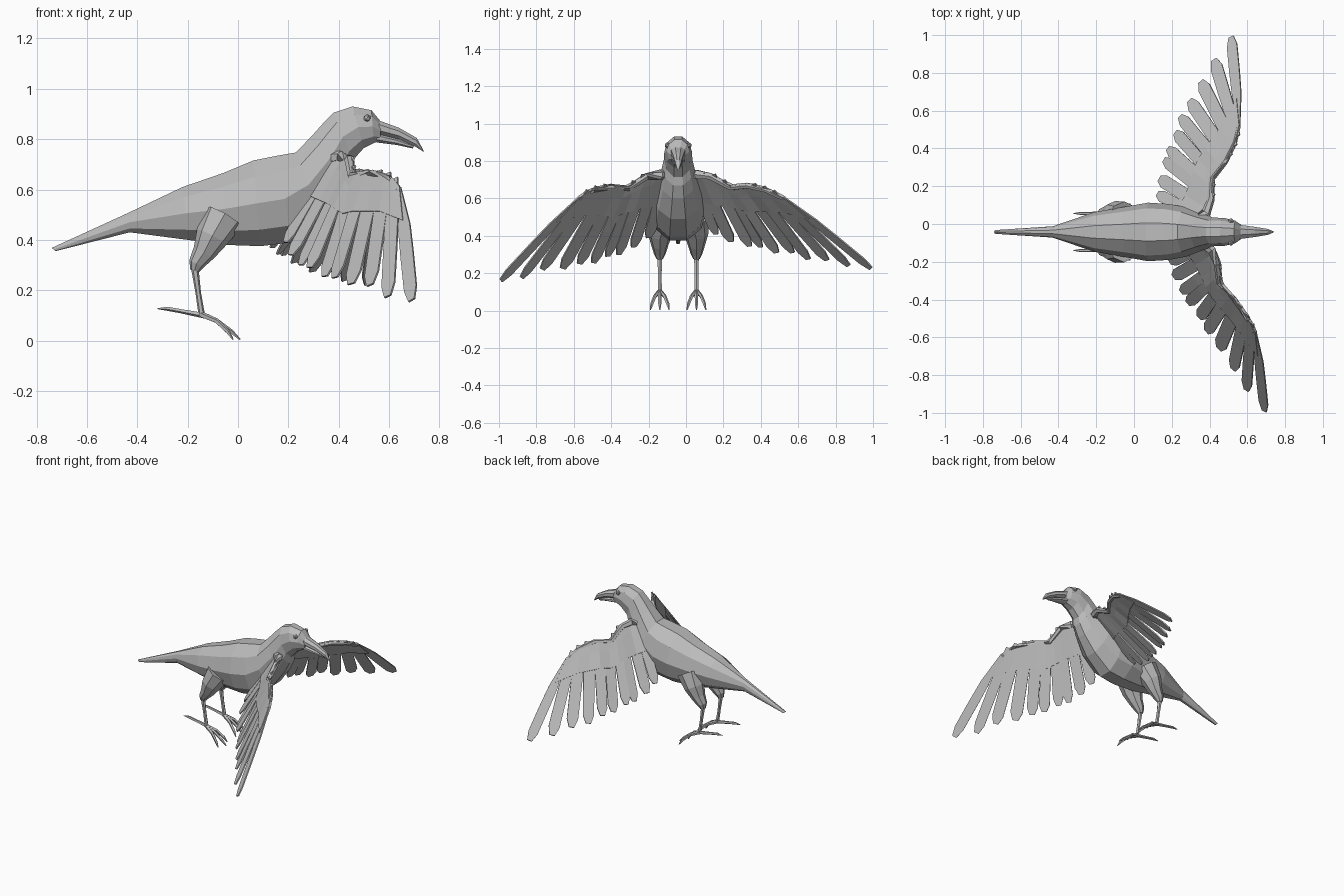
import bpy, math
from mathutils import Vector as V

if "Cube" in bpy.data.objects:
    bpy.data.objects.remove(bpy.data.objects["Cube"])

MID = -0.042  # y of the body's centre plane

grey = bpy.data.materials.new("plain grey")
grey.diffuse_color = (0.5, 0.5, 0.5, 1)
grey.use_nodes = True
grey.node_tree.nodes["Principled BSDF"].inputs["Base Color"].default_value = grey.diffuse_color


def make(name, verts, faces):
    me = bpy.data.meshes.new(name)
    me.from_pydata([tuple(v) for v in verts], [], faces)
    me.materials.append(grey)
    ob = bpy.data.objects.new(name, me)
    bpy.context.collection.objects.link(ob)
    return ob


def loft(name, rings):
    """Skin a list of equal rings and cap both ends."""
    n = len(rings[0])
    verts = [p for r in rings for p in r]
    faces = [tuple(range(n))[::-1], tuple(range(len(verts) - n, len(verts)))]
    for k in range(len(rings) - 1):
        for i in range(n):
            j = (i + 1) % n
            faces.append((k * n + i, k * n + j, k * n + n + j, k * n + n + i))
    return make(name, verts, faces)


def section_loft(name, sections, n=10):
    """Sections: top x, top z, bottom x, bottom z, half width."""
    rings = []
    for tx, tz, bx, bz, w in sections:
        top, bot = V((tx, MID, tz)), V((bx, MID, bz))
        mid, half = (top + bot) / 2, (top - bot) / 2 / math.cos(math.pi / n)
        rings.append([mid + half * math.cos(a) + V((0, w * math.sin(a), 0))
                      for a in [(i + 0.5) * 2 * math.pi / n for i in range(n)]])
    return loft(name, rings)


def tube(name, pts, radii, n=6):
    pts = [V(p) for p in pts]
    rings = []
    for i, p in enumerate(pts):
        d = (pts[min(i + 1, len(pts) - 1)] - pts[max(i - 1, 0)]).normalized()
        u = d.cross(V((0, 1, 0)) if abs(d.y) < 0.8 else V((0, 0, 1))).normalized()
        v = d.cross(u)
        rings.append([p + radii[i] * (u * math.cos(a) + v * math.sin(a))
                      for a in [k * 2 * math.pi / n for k in range(n)]])
    return loft(name, rings)


# Body, tail, neck and head in one skin
section_loft("body", [
    (-0.74, 0.368, -0.725, 0.355, 0.010),
    (-0.43, 0.51, -0.43, 0.43, 0.030),
    (-0.22, 0.61, -0.20, 0.40, 0.105),
    (-0.06, 0.665, -0.05, 0.38, 0.132),
    (0.06, 0.715, 0.09, 0.375, 0.155),
    (0.16, 0.735, 0.21, 0.39, 0.148),
    (0.23, 0.747, 0.33, 0.49, 0.130),
    (0.30, 0.82, 0.41, 0.60, 0.100),
    (0.34, 0.865, 0.445, 0.67, 0.086),
    (0.38, 0.905, 0.455, 0.715, 0.076),
    (0.455, 0.93, 0.50, 0.765, 0.074),
    (0.53, 0.915, 0.54, 0.785, 0.060),
    (0.567, 0.87, 0.567, 0.795, 0.038)])

# Beak halves
section_loft("upper_beak", [
    (0.55, 0.878, 0.55, 0.82, 0.042), (0.64, 0.845, 0.64, 0.80, 0.029),
    (0.71, 0.805, 0.705, 0.77, 0.017), (0.74, 0.75, 0.735, 0.751, 0.003)], 8)
section_loft("lower_beak", [
    (0.55, 0.825, 0.55, 0.787, 0.036), (0.63, 0.803, 0.63, 0.777, 0.024),
    (0.70, 0.776, 0.695, 0.763, 0.007)], 8)


def along(pts, t):
    """Point at fraction t of a polyline's length."""
    lens = [(b - a).length for a, b in zip(pts, pts[1:])]
    d = t * sum(lens)
    for a, b, l in zip(pts, pts[1:], lens):
        if d <= l:
            return a.lerp(b, d / l)
        d -= l
    return pts[-1].copy()


def wing(side, edge, tips):
    """Leading edge runs wrist to shoulder; feather tips run outside to inside."""
    edge, tips = [V(p) for p in edge], [V(p) for p in tips]
    n = len(tips)
    roots = [along(edge, 0.95 * i / (n - 1)) for i in range(n)]
    verts, faces = [], []
    for i in range(n):
        a, b = max(i - 1, 0), min(i + 1, n - 1)
        d = (tips[i] - roots[i]).normalized()
        wide = 0.58 + 0.27 * min(i / 5, 1)
        base = len(verts)
        stations = ((0, 1.0), (0.35, 1.02), (0.6, (1 + wide) / 2), (0.9, wide), (1, wide * 0.45))
        for f, k in stations:
            p = roots[i].lerp(tips[i], f)
            w = (roots[b].lerp(tips[b], f) - roots[a].lerp(tips[a], f)) / (b - a)
            w -= d * w.dot(d)
            if i == 0:
                w *= 0.15 + 0.85 * min(f / 0.35, 1)
            verts += [p - w * k / 2, p + w * k / 2]
        for s in range(len(stations) - 1):
            q = base + 2 * s
            faces.append((q, q + 1, q + 3, q + 2))
    ob = make(side + "_wing_feathers", verts, faces)
    m = ob.modifiers.new("thickness", "SOLIDIFY")
    m.thickness, m.offset = 0.008, 0

    # Coverts: thicker layer over the feather roots
    verts, faces = [], []
    for i in range(n):
        for f in (0.0, 0.15, 0.3 + 0.02 * i):
            verts.append(roots[i].lerp(tips[i], f))
    for i in range(n - 1):
        for s in range(2):
            q = 3 * i + s
            faces.append((q, q + 1, q + 4, q + 3))
    ob = make(side + "_wing_coverts", verts, faces)
    m = ob.modifiers.new("thickness", "SOLIDIFY")
    m.thickness, m.offset = 0.016, 0

    # Arm along the leading edge
    inset = [p + V((-0.008, 0, -0.012)) for p in edge]
    tube(side + "_wing_arm", inset, [0.011, 0.014, 0.016, 0.017, 0.02, 0.026, 0.03])


wing("right",
     [(0.645, -0.57, 0.61), (0.61, -0.50, 0.655), (0.54, -0.40, 0.675), (0.46, -0.31, 0.665),
      (0.45, -0.21, 0.73), (0.42, -0.14, 0.74), (0.36, -0.09, 0.735)],
     [(0.69, -0.99, 0.16), (0.595, -0.88, 0.175), (0.525, -0.77, 0.22), (0.45, -0.66, 0.225),
      (0.385, -0.57, 0.25), (0.345, -0.495, 0.255), (0.285, -0.42, 0.29),
      (0.25, -0.36, 0.30), (0.21, -0.28, 0.34), (0.19, -0.20, 0.39)])
wing("left",
     [(0.56, 0.52, 0.61), (0.54, 0.43, 0.655), (0.49, 0.33, 0.68), (0.42, 0.24, 0.67),
      (0.415, 0.13, 0.73), (0.39, 0.06, 0.74), (0.33, 0.01, 0.735)],
     [(0.515, 0.99, 0.225), (0.425, 0.87, 0.24), (0.355, 0.755, 0.27), (0.295, 0.655, 0.275),
      (0.245, 0.57, 0.31), (0.22, 0.485, 0.31), (0.18, 0.40, 0.34),
      (0.16, 0.34, 0.345), (0.135, 0.24, 0.37), (0.125, 0.16, 0.41)])

# Eyes, legs and feet on both sides
for side, s in (("left", 1), ("right", -1)):
    bpy.ops.mesh.primitive_ico_sphere_add(subdivisions=1, radius=0.016,
                                          location=(0.513, MID + s * 0.057, 0.884))
    eye = bpy.context.object
    eye.name = side + "_eye"
    eye.data.materials.append(grey)

    y = MID + s * 0.098
    tube(side + "_thigh",
         [(-0.06, y - s * 0.02, 0.49), (-0.105, y, 0.41), (-0.135, y, 0.35),
          (-0.165, y, 0.305), (-0.172, y, 0.277)],
         [0.085, 0.066, 0.046, 0.032, 0.018], 8)
    tube(side + "_shank", [(-0.172, y, 0.29), (-0.158, y, 0.19), (-0.143, y, 0.095)],
         [0.015, 0.011, 0.013])
    tube(side + "_back_toe", [(-0.135, y, 0.10), (-0.23, y, 0.118), (-0.28, y, 0.127),
                              (-0.32, y, 0.127)], [0.012, 0.009, 0.009, 0.002], 5)
    for toe, dy, x in (("inner", -0.05, -0.02), ("middle", 0, 0.008), ("outer", 0.05, -0.02)):
        tube(side + "_" + toe + "_toe",
             [(-0.15, y, 0.105), (-0.085, y + s * dy * 0.5, 0.078),
              (-0.03 + x / 2, y + s * dy * 0.85, 0.035), (x, y + s * dy, 0.004)],
             [0.013, 0.01, 0.009, 0.003], 5)
